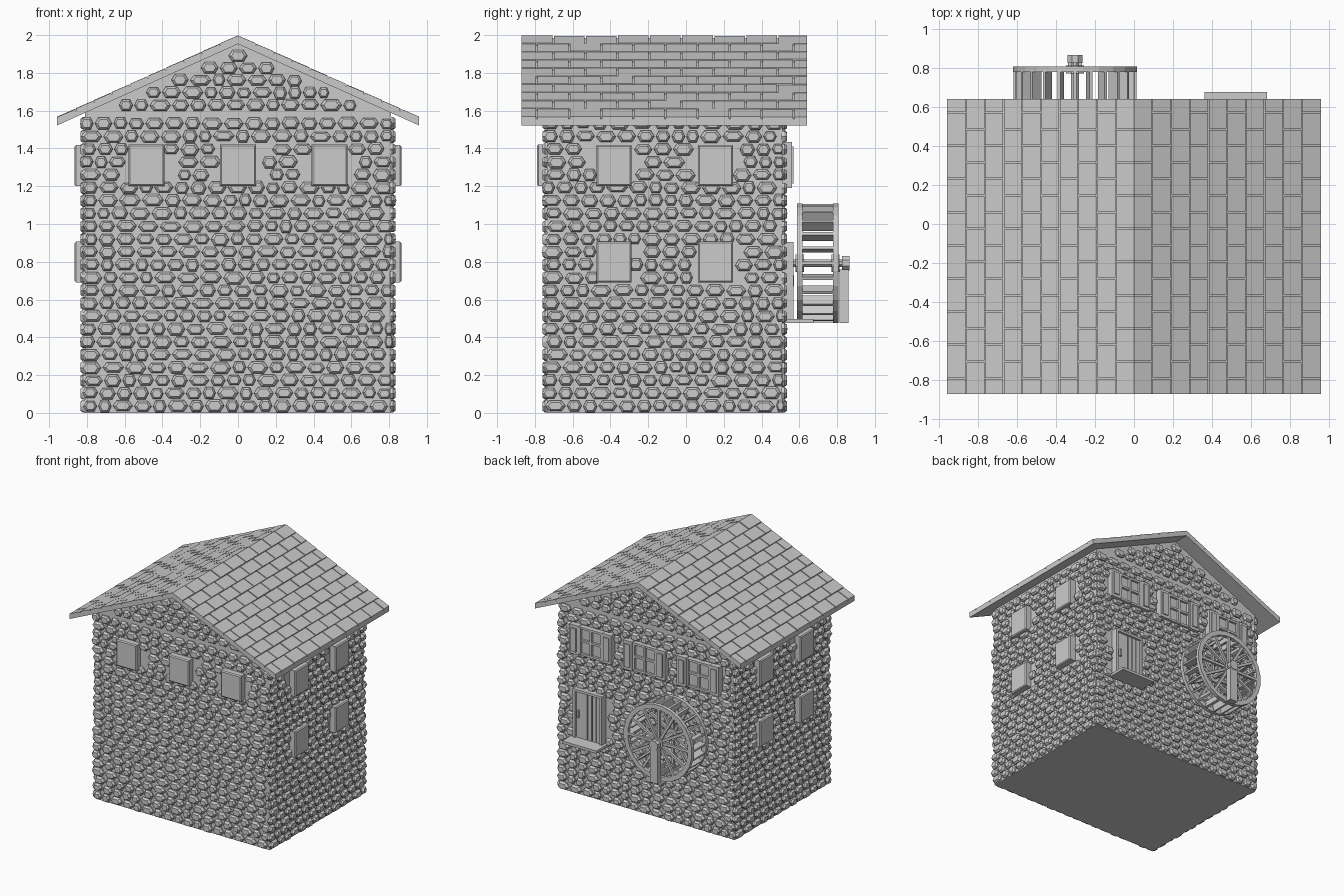
import bpy, bmesh, math, random
from mathutils import Matrix, Vector

random.seed(4)
if "Cube" in bpy.data.objects:
    bpy.data.objects.remove(bpy.data.objects["Cube"])

GREY = (0.6, 0.6, 0.6, 1)
grey = bpy.data.materials.new("plain_grey")
grey.use_nodes = True
grey.diffuse_color = GREY
grey.node_tree.nodes["Principled BSDF"].inputs["Base Color"].default_value = GREY

YC, HALF_X, HALF_Y = -0.1125, 0.81, 0.6225
SLOPE, ROOF_X, Y_FRONT, Y_BACK = 0.45, 0.957, -0.87, 0.64


def finish(name, bm):
    bmesh.ops.recalc_face_normals(bm, faces=bm.faces)
    mesh = bpy.data.meshes.new(name)
    bm.to_mesh(mesh)
    bm.free()
    mesh.materials.append(grey)
    bpy.context.collection.objects.link(bpy.data.objects.new(name, mesh))


def loft(bm, rings):
    """Closed solid through rings with equal point counts."""
    loops = [[bm.verts.new(p) for p in ring] for ring in rings]
    n = len(loops[0])
    for a, b in zip(loops, loops[1:]):
        for i in range(n):
            j = (i + 1) % n
            bm.faces.new((a[i], a[j], b[j], b[i]))
    bm.faces.new(loops[0])
    bm.faces.new(loops[-1])


def wall_frame(angle, dist):
    """Local frame of a wall: x along it, -y outward, z up."""
    return (Matrix.Translation((0, YC, 0)) @ Matrix.Rotation(angle, 4, 'Z')
            @ Matrix.Translation((0, -dist, 0)))


def wall_box(bm, frame, u, out, z, taper=0):
    """Box on a wall, its outer face inset by taper."""
    def ring(o, t):
        pts = ((u[0] + t, z[0] + t), (u[1] - t, z[0] + t),
               (u[1] - t, z[1] - t), (u[0] + t, z[1] - t))
        return [frame @ Vector((a, -o, b)) for a, b in pts]
    loft(bm, [ring(out[0], 0), ring(out[1] - taper, 0), ring(out[1], taper)]
         if taper else [ring(out[0], 0), ring(out[1], 0)])


def stone(bm, frame, u, z, w, h):
    """Chamfered six-sided stone."""
    def ring(s, o):
        pts = ((-1, 0), (-.6, -1), (.6, -1), (1, 0), (.6, 1), (-.6, 1))
        return [frame @ Vector((u + a * w * s, -o, z + b * h * s)) for a, b in pts]
    loft(bm, [ring(1, -0.005), ring(1, 0.011), ring(0.68, 0.025)])


def stone_row(bm, frame, half, z, gaps):
    u = -half - random.uniform(0, 0.03)
    while u < half - 0.03:
        w = min(random.uniform(0.065, 0.115), half + 0.012 - u)
        c = u + w / 2
        blocked = any(abs(c - g[0]) < g[1] + w * 0.3 and g[2] < z < g[3] for g in gaps)
        if not blocked:
            stone(bm, frame, c, z + random.uniform(-.003, .003), w / 2,
                  random.uniform(0.026, 0.033))
        u += w + 0.008


front = wall_frame(0, HALF_Y)
right = wall_frame(math.pi / 2, HALF_X)
back = wall_frame(math.pi, HALF_Y)
left = wall_frame(-math.pi / 2, HALF_X)

# House core with gable ends
bm = bmesh.new()
profile = [(-HALF_X, 0), (HALF_X, 0), (HALF_X, 1.59), (0, 1.955), (-HALF_X, 1.59)]
loft(bm, [[(x, YC + s * HALF_Y, z) for x, z in profile] for s in (-1, 1)])
finish("house_walls", bm)

# Stone cladding, left out behind the openings
gable_gaps = [(c, 0.09, 1.21, 1.41) for c in (-0.485, 0, 0.485)]
side_gaps = [(c, 0.085, z, z + 0.2) for c in (-0.269, 0.269) for z in (0.7, 1.21)]
back_gaps = [(c, 0.17, 1.2, 1.43) for c in (-0.5, 0, 0.5)] + [(-0.52, 0.13, 0.48, 0.9)]
for name, frame, half, gaps in (("front", front, HALF_X, gable_gaps),
                                ("right", right, HALF_Y, side_gaps),
                                ("back", back, HALF_X, back_gaps),
                                ("left", left, HALF_Y, side_gaps)):
    bm = bmesh.new()
    for k in range(23):
        stone_row(bm, frame, half, 0.036 + 0.068 * k, gaps)
    if name in ("front", "back"):
        for k in range(5):
            z = 1.63 + 0.065 * k
            stone_row(bm, frame, (1.92 - z) / SLOPE - 0.03, z, [])
        stone(bm, frame, 0, 1.89, 0.05, 0.03)
    finish(name + "_wall_stones", bm)

# Plain window panels on the front and sides
bm = bmesh.new()
for c in (-0.485, 0, 0.485):
    wall_box(bm, front, (c - 0.095, c + 0.095), (0, 0.055), (1.2, 1.42), 0.008)
finish("front_windows", bm)
for name, frame in (("right_windows", right), ("left_windows", left)):
    bm = bmesh.new()
    for c in (-0.269, 0.269):
        for z in (0.69, 1.2):
            wall_box(bm, frame, (c - 0.092, c + 0.092), (0, 0.055), (z, z + 0.217), 0.008)
    finish(name, bm)

# Back windows: glass, frame with cross bars, and shutters
frames, glass, shutters = bmesh.new(), bmesh.new(), bmesh.new()
for c in (-0.5, 0, 0.5):
    wall_box(glass, back, (c - 0.1, c + 0.1), (0, 0.025), (1.2, 1.43))
    for u in (-0.1, 0, 0.1):
        wall_box(frames, back, (c + u - 0.009, c + u + 0.009), (0, 0.045), (1.2, 1.43))
    for z in (1.2, 1.315, 1.42):
        wall_box(frames, back, (c - 0.1, c + 0.1), (0, 0.043), (z - 0.008, z + 0.01))
    for s in (-1, 1):
        m = c + s * 0.152
        wall_box(shutters, back, (m - 0.043, m + 0.043), (0, 0.05), (1.19, 1.435))
        wall_box(shutters, back, (m - 0.025, m + 0.025), (0.05, 0.06), (1.215, 1.41))
finish("back_window_glass", glass)
finish("back_window_frames", frames)
finish("shutters", shutters)

# Planked door with frame, handle and step
bm = bmesh.new()
for u in ((-0.655, -0.635), (-0.405, -0.385)):
    wall_box(bm, back, u, (0, 0.06), (0.495, 0.905))
wall_box(bm, back, (-0.655, -0.385), (0, 0.06), (0.885, 0.905))
finish("door_frame", bm)
bm = bmesh.new()
wall_box(bm, back, (-0.64, -0.4), (0, 0.03), (0.495, 0.89))
wall_box(bm, back, (-0.63, -0.53), (0, 0.045), (0.497, 0.883))
for k in range(3):
    u = -0.523 + 0.04 * k
    wall_box(bm, back, (u, u + 0.033), (0, 0.045), (0.497, 0.883))
finish("door", bm)
bm = bmesh.new()
wall_box(bm, back, (-0.618, -0.602), (0.04, 0.062), (0.67, 0.73))
finish("door_handle", bm)
bm = bmesh.new()
wall_box(bm, back, (-0.68, -0.36), (0, 0.165), (0.475, 0.497))
finish("door_step", bm)

# Roof slab
bm = bmesh.new()
drop = SLOPE * ROOF_X
section = [(-ROOF_X, 1.986 - drop), (0, 1.986), (ROOF_X, 1.986 - drop),
           (ROOF_X, 1.953 - drop), (0, 1.953), (-ROOF_X, 1.953 - drop)]
loft(bm, [[(x, y, z) for x, z in section] for y in (Y_FRONT, Y_BACK)])
finish("roof_slab", bm)

# Staggered roof tiles, each a little thicker at its lower edge
COURSES, TILE, GAP = 10, 0.17, 0.004
step = ROOF_X / COURSES
for name, s in (("right_roof_tiles", 1), ("left_roof_tiles", -1)):
    bm = bmesh.new()
    for k in range(COURSES):
        x0, x1 = k * step, (k + 1) * step - GAP
        if k == COURSES - 1:
            x1 = ROOF_X
        y = Y_FRONT - (k % 2) * TILE / 2
        while y < Y_BACK:
            ya, yb = max(y, Y_FRONT), min(y + TILE - 2 * GAP, Y_BACK)
            if yb - ya > 0.01:
                lift = random.uniform(0, 0.003)
                rings = []
                for yy in (ya, yb):
                    rings.append([(s * x, yy, 1.984 + t - SLOPE * x) for x, t in
                                  ((x0, 0), (x1, 0), (x1, 0.013 + lift), (x0, 0.011 + lift))])
                loft(bm, rings)
            y += TILE
    finish(name, bm)

# Water wheel: two rims, spokes and paddles
WHEEL = Matrix.Translation((-0.302, 0, 0.793))
N = 24


def wheel_box(bm, angle, r, half_w, y):
    """Radial bar at an angle round the axle."""
    m = WHEEL @ Matrix.Rotation(angle, 4, 'Y')
    loft(bm, [[m @ Vector((a, yy, b)) for a, b in
               ((-half_w, r[0]), (half_w, r[0]), (half_w, r[1]), (-half_w, r[1]))] for yy in y])


bm, spokes, paddles = bmesh.new(), bmesh.new(), bmesh.new()
for y0, y1 in ((0.587, 0.617), (0.777, 0.807)):
    rings = []
    for i in range(N):
        m = WHEEL @ Matrix.Rotation(math.tau * (i + 0.5) / N, 4, 'Y')
        rings.append([bm.verts.new(m @ Vector((0, y, r))) for r, y in
                      ((0.28, y0), (0.319, y0), (0.319, y1), (0.28, y1))])
    for i in range(N):
        a, b = rings[i], rings[(i + 1) % N]
        for j in range(4):
            k = (j + 1) % 4
            bm.faces.new((a[j], a[k], b[k], b[j]))
    for i in range(12):
        wheel_box(spokes, math.tau * i / 12, (0.02, 0.285), 0.011, (y0 + 0.005, y1 - 0.005))
for i in range(N):
    wheel_box(paddles, math.tau * i / N, (0.25, 0.314), 0.008, (0.592, 0.802))
finish("wheel_rims", bm)
finish("wheel_spokes", spokes)
finish("wheel_paddles", paddles)

# Axle, hub cap and support post
bm = bmesh.new()
for r, y in ((0.022, (0.5, 0.85)), (0.042, (0.825, 0.866)), (0.05, (0.58, 0.625)),
             (0.05, (0.77, 0.812))):
    loft(bm, [[WHEEL @ Vector((r * math.cos(t), yy, r * math.sin(t)))
               for t in (math.tau * i / 8 + math.pi / 8 for i in range(8))] for yy in y])
finish("wheel_axle", bm)
bm = bmesh.new()
loft(bm, [[(-0.302 + a * 0.036, y, z) for a, y in
           ((-1, 0.812), (1, 0.812), (1, 0.86), (-1, 0.86))] for z in (0.475, 0.76)])
finish("axle_post", bm)
